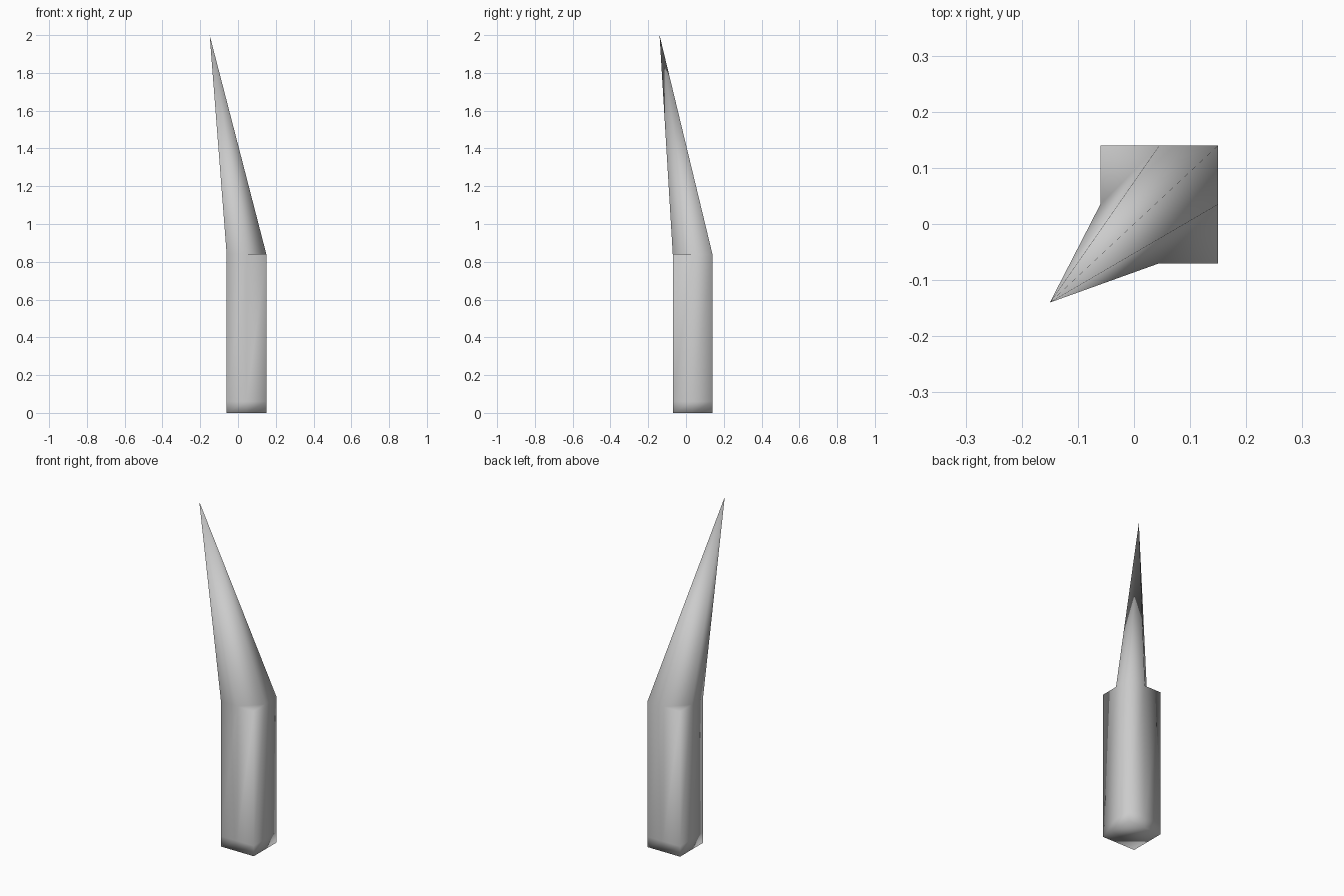
import bpy, bmesh

if "Cube" in bpy.data.objects:
    bpy.data.objects.remove(bpy.data.objects["Cube"])

# Outline of the square shaft: corners and side midpoints, counter-clockwise
x0, x1, y0, y1 = -0.06, 0.15, -0.07, 0.14
xm, ym = (x0 + x1) / 2, (y0 + y1) / 2
outline = [(x0, y0), (xm, y0), (x1, y0), (x1, ym),
           (x1, y1), (xm, y1), (x0, y1), (x0, ym)]
tip_co = (-0.15, -0.14, 2.0)

bm = bmesh.new()

# Square shaft, with a support loop just above the foot
rings = [[bm.verts.new((x, y, z)) for x, y in outline] for z in (0, 0.06, 0.84)]
for low, high in zip(rings, rings[1:]):
    for i in range(8):
        j = (i + 1) % 8
        bm.faces.new((low[i], low[j], high[j], high[i]))
bm.faces.new(rings[0][::-1])

# Two flat triangular shoulders on opposite corners
top = rings[-1]
for i in (2, 6):
    bm.faces.new((top[i - 1], top[i], top[(i + 1) % 8]))

# Six-sided leaning spike
tip = bm.verts.new(tip_co)
base = [v for i, v in enumerate(top) if i not in (2, 6)]
for a, b in zip(base, base[1:] + base[:1]):
    bm.faces.new((a, b, tip))

bmesh.ops.recalc_face_normals(bm, faces=bm.faces)
for f in bm.faces:
    f.smooth = True

mesh = bpy.data.meshes.new("spiked_stake")
bm.to_mesh(mesh)
bm.free()
bpy.context.collection.objects.link(bpy.data.objects.new("spiked_stake", mesh))
